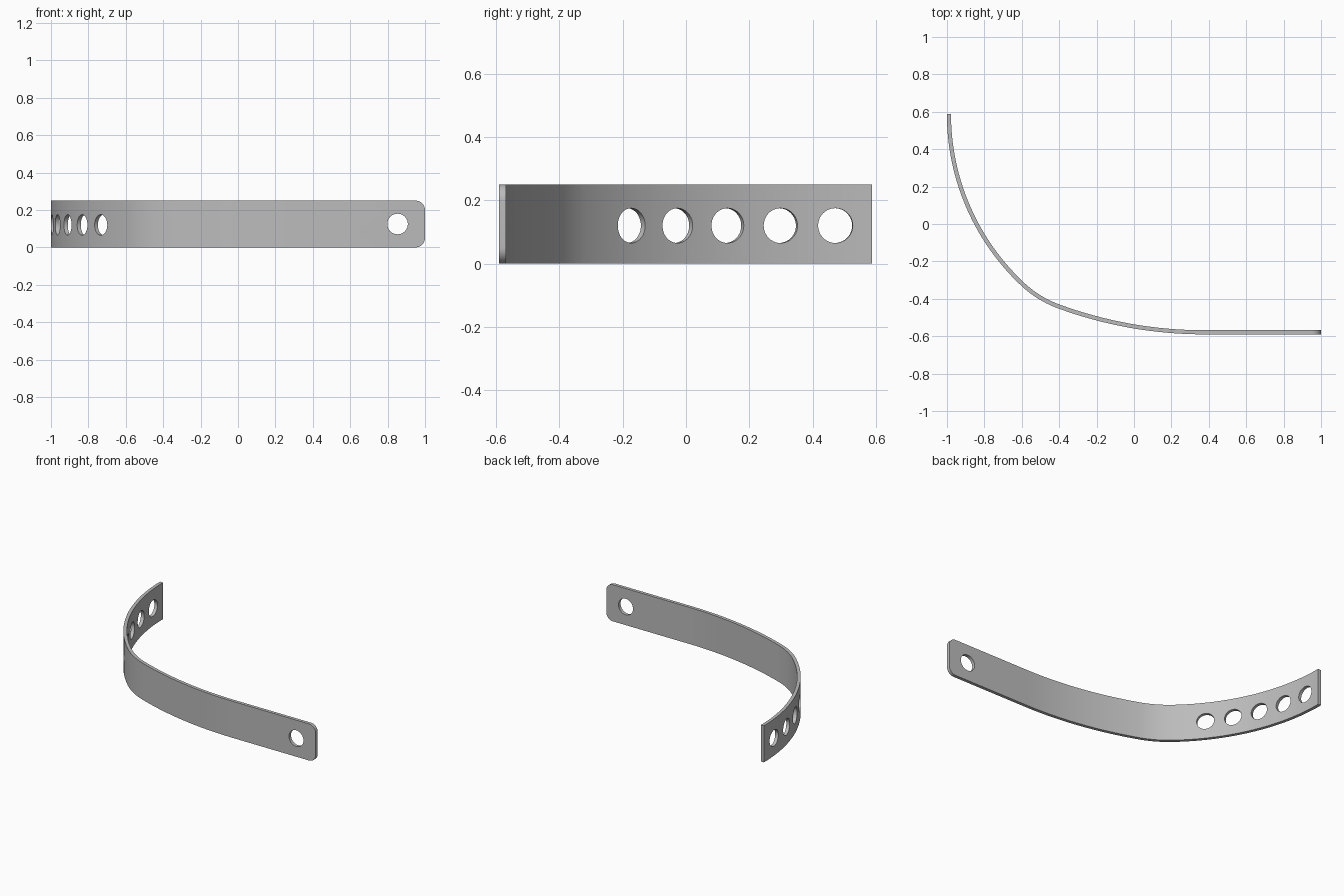
import bpy, bmesh
from math import sin, cos, radians, pi
from mathutils import Vector, Matrix

if "Cube" in bpy.data.objects:
    bpy.data.objects.remove(bpy.data.objects["Cube"], do_unlink=True)

HEIGHT, HALF = 0.25, 0.011
CORNER = 0.05
FRONT_Y = -0.579

grey = bpy.data.materials.new("steel grey")
grey.use_nodes = True
grey.diffuse_color = (0.5, 0.5, 0.5, 1)
grey.node_tree.nodes["Principled BSDF"].inputs["Base Color"].default_value = (0.5, 0.5, 0.5, 1)


def new_object(name, bm):
    bmesh.ops.recalc_face_normals(bm, faces=bm.faces)
    mesh = bpy.data.meshes.new(name)
    bm.to_mesh(mesh)
    bm.free()
    obj = bpy.data.objects.new(name, mesh)
    bpy.context.collection.objects.link(obj)
    return obj


def outward(a):
    return Vector((-sin(a), -cos(a), 0))


# Centre line stations: (position, heading, inset of top and bottom edge)
stations = []
for i in range(10, -1, -1):
    t = i / 10 * pi / 2
    stations.append((Vector((1 - CORNER + CORNER * sin(t), FRONT_Y, 0)), 0, CORNER * (1 - cos(t))))
pos, a0 = Vector((0.376, FRONT_Y, 0)), 0
stations.append((pos, 0, 0))

# Three tangent bends: radius, final heading in degrees, steps
for radius, end, steps in ((2.26, 20.2, 16), (0.56, 43, 10), (1.247, 90, 28)):
    centre = pos - outward(a0) * radius
    a1 = radians(end)
    for i in range(1, steps + 1):
        a = a0 + (a1 - a0) * i / steps
        stations.append((centre + outward(a) * radius, a, 0))
    pos, a0 = stations[-1][0], a1

# Bent strap: a rectangular section swept through the stations
bm = bmesh.new()
rings = []
for p, a, inset in stations:
    n = outward(a) * HALF
    rings.append([bm.verts.new(p + n * s + Vector((0, 0, z)))
                  for s, z in ((1, inset), (1, HEIGHT - inset), (-1, HEIGHT - inset), (-1, inset))])
for r, q in zip(rings, rings[1:]):
    for k in range(4):
        m = (k + 1) % 4
        bm.faces.new((r[k], r[m], q[m], q[k]))
bm.faces.new(rings[0])
bm.faces.new(rings[-1])
strap = new_object("bent_strap", bm)
strap.data.materials.append(grey)

# Hole cutters: one in the straight end, five around the last bend
holes = [(Vector((0.853, FRONT_Y, 0.125)), 0)]
for i in range(5):
    a = radians(84.6 - 8.15 * i)
    holes.append((centre + outward(a) * radius + Vector((0, 0, 0.12)), a))
bm = bmesh.new()
for p, a in holes:
    turn = outward(a).to_track_quat('Z', 'Y').to_matrix().to_4x4()
    bmesh.ops.create_cone(bm, cap_ends=True, segments=40, radius1=0.055, radius2=0.055,
                          depth=0.1, matrix=Matrix.Translation(p) @ turn)
cutter = new_object("hole_cutter", bm)
cutter.data.materials.append(grey)
cutter.hide_render = True

# Cut the holes, then smooth the bends
mod = strap.modifiers.new("holes", 'BOOLEAN')
mod.operation, mod.solver, mod.object = 'DIFFERENCE', 'EXACT', cutter
bpy.ops.object.select_all(action='DESELECT')
strap.select_set(True)
bpy.context.view_layer.objects.active = strap
bpy.ops.object.modifier_apply(modifier=mod.name)
bpy.data.objects.remove(cutter, do_unlink=True)
bpy.ops.object.shade_smooth_by_angle(angle=radians(30))
